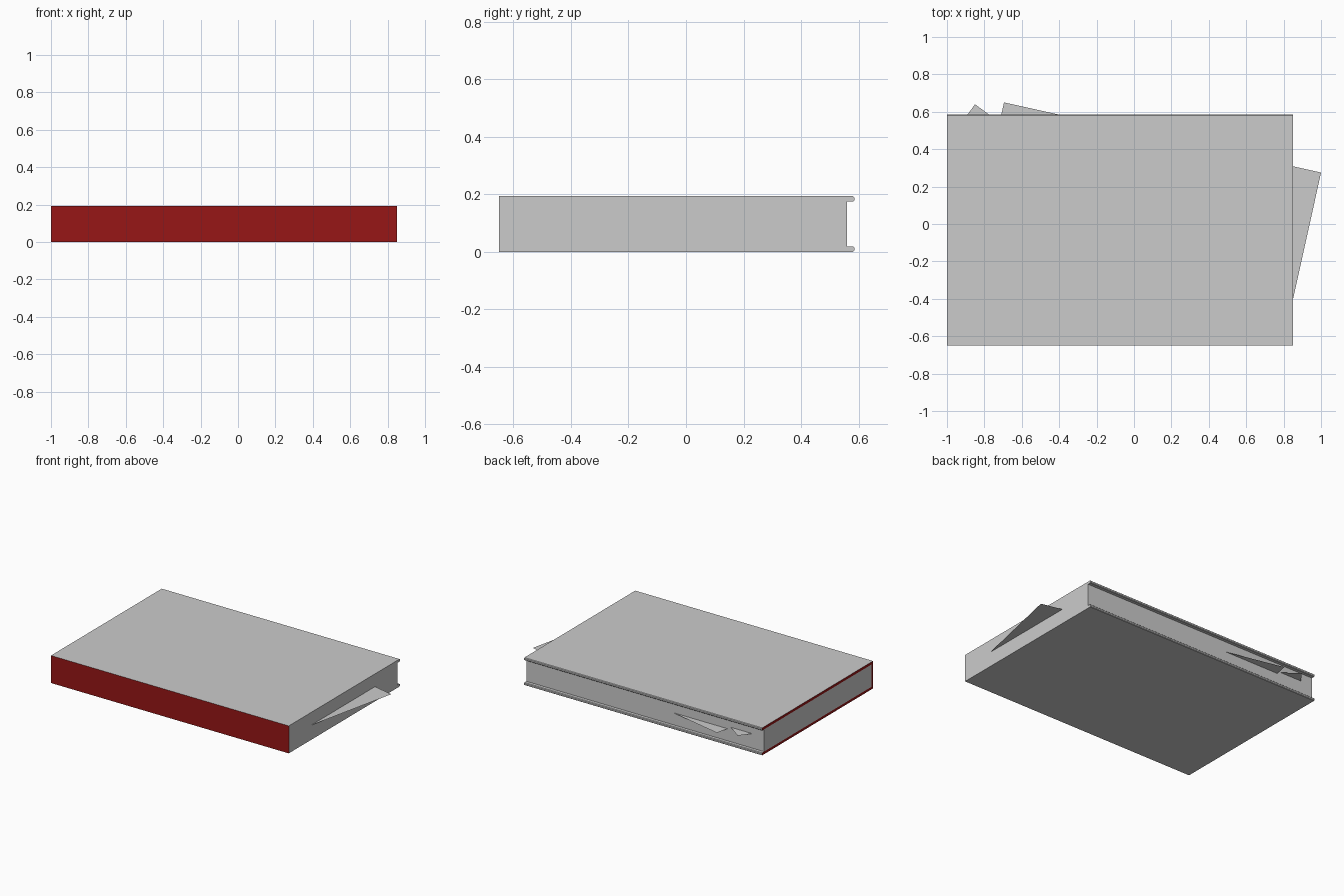
import bpy
import bmesh
from mathutils import Vector

if "Cube" in bpy.data.objects:
    bpy.data.objects.remove(bpy.data.objects["Cube"])

X0, X1 = -1.0, 0.85          # ends of the book
Y0, Y1 = -0.65, 0.585        # spine face, cover fore-edge
H, T = 0.193, 0.018          # total height, cover board thickness
SPINE, PAGE_Y = 0.018, 0.56  # spine thickness, page fore-edge

red = bpy.data.materials.new("dark_red")
red.diffuse_color = (0.31, 0.008, 0.008, 1)
red.use_nodes = True
red.node_tree.nodes["Principled BSDF"].inputs["Base Color"].default_value = red.diffuse_color


def make_object(name, bm):
    mesh = bpy.data.meshes.new(name)
    bm.normal_update()
    bm.to_mesh(mesh)
    bm.free()
    obj = bpy.data.objects.new(name, mesh)
    bpy.context.collection.objects.link(obj)
    return obj


def extrude_profile(name, profile):
    """Extrude a closed (y, z) outline along the length of the book."""
    bm = bmesh.new()
    face = bm.faces.new([bm.verts.new((X0, y, z)) for y, z in profile])
    new = bmesh.ops.extrude_face_region(bm, geom=[face], use_keep_orig=True)["geom"]
    verts = [g for g in new if isinstance(g, bmesh.types.BMVert)]
    bmesh.ops.translate(bm, verts=verts, vec=(X1 - X0, 0, 0))
    bmesh.ops.recalc_face_normals(bm, faces=bm.faces)
    return make_object(name, bm)


def loose_sheet(name, corner, along, width, depth, z):
    """Flat paper sheet given its back corner and the direction of its back edge."""
    u = Vector(along).normalized() * width
    v = Vector((u.y, -u.x)).normalized() * depth
    c = Vector(corner)
    bm = bmesh.new()
    bm.faces.new([bm.verts.new((p.x, p.y, z)) for p in (c, c + v, c + u + v, c + u)])
    return make_object(name, bm)


# Cover: C-shaped section with softened fore-edges, mirrored about mid-height
c = 0.004
lower = [(Y0 + SPINE, T), (Y1 - c, T), (Y1, T - c), (Y1, c), (Y1 - c, 0), (Y0, 0)]
upper = [(y, H - z) for y, z in reversed(lower)]
cover = extrude_profile("cover", lower + upper)

# Red cloth on the spine and on the left end of the boards
cover.data.materials.append(None)
cover.data.materials.append(red)
for p in cover.data.polygons:
    on_spine = p.normal.y < -0.9 and abs(p.center.y - Y0) < 1e-4
    if on_spine or p.normal.x < -0.9:
        p.material_index = 1

# Page block, flush with the ends and set back at the fore-edge
extrude_profile("page_block", [(Y0 + SPINE, T), (PAGE_Y, T), (PAGE_Y, H - T), (Y0 + SPINE, H - T)])

# Sheets slipped between the pages, with their corners poking out
loose_sheet("loose_page", (-0.695, 0.65), (1.695, -0.375), 1.736, 0.85, 0.103)
loose_sheet("paper_strip", (-0.85, 0.64), (0.806, -0.591), 1.0, 0.2, 0.12)
